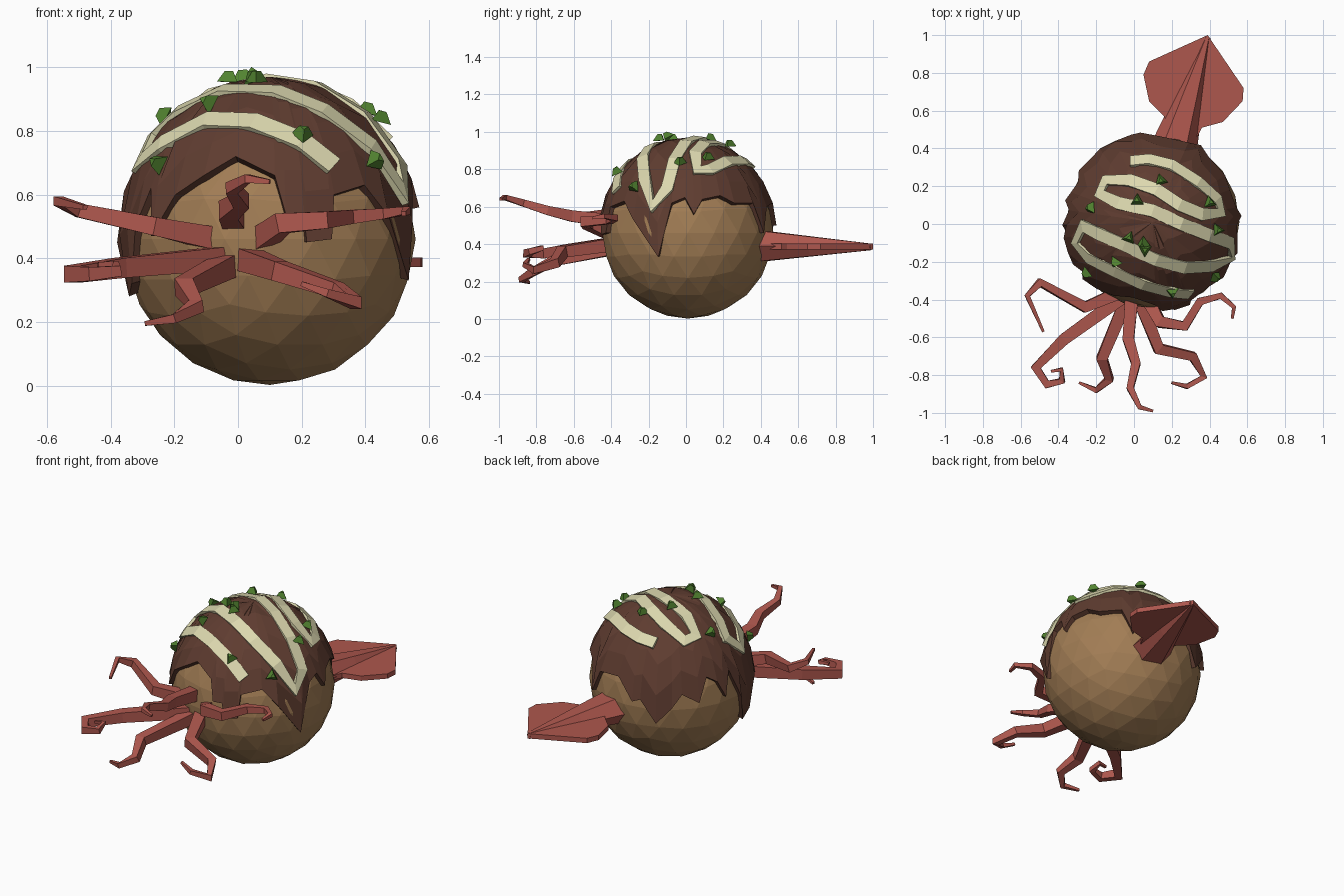
import bpy, bmesh, math, random
from mathutils import Vector, Matrix

if "Cube" in bpy.data.objects:
    bpy.data.objects.remove(bpy.data.objects["Cube"])

random.seed(4)
C = Vector((0.1, 0.01, 0.46))      # centre of the ball
R, RZ = 0.48, 0.51                 # sauce shell radii


def material(name, rgb):
    m = bpy.data.materials.new(name)
    m.diffuse_color = (*rgb, 1)
    m.use_nodes = True
    m.node_tree.nodes["Principled BSDF"].inputs["Base Color"].default_value = m.diffuse_color
    return m


DOUGH = material("toasted dough", (0.36, 0.205, 0.09))
SAUCE = material("dark sauce", (0.115, 0.046, 0.03))
CREAM = material("cream", (0.72, 0.69, 0.43))
GREEN = material("herb green", (0.085, 0.23, 0.03))
RED = material("squid red", (0.42, 0.095, 0.075))


def finish(name, bm, mat):
    bmesh.ops.recalc_face_normals(bm, faces=bm.faces)
    me = bpy.data.meshes.new(name)
    bm.to_mesh(me)
    bm.free()
    me.materials.append(mat)
    ob = bpy.data.objects.new(name, me)
    bpy.context.collection.objects.link(ob)
    return ob


def loft(bm, rings):
    """Skin closed rings of points and cap both ends."""
    rings = [[bm.verts.new(p) for p in r] for r in rings]
    n = len(rings[0])
    for a, b in zip(rings, rings[1:]):
        for i in range(n):
            bm.faces.new((a[i], a[(i + 1) % n], b[(i + 1) % n], b[i]))
    bm.faces.new(rings[0])
    bm.faces.new(rings[-1])


def tangent(pts, i):
    a, b = pts[max(i - 1, 0)], pts[min(i + 1, len(pts) - 1)]
    t = Vector((0, 0, 0))
    if i > 0:
        t += (pts[i] - a).normalized()
    if i < len(pts) - 1:
        t += (b - pts[i]).normalized()
    return t.normalized()


def on_shell(x, y, grow=1.0):
    """Point on the sauce shell above (x, y)."""
    d = ((x - C.x) ** 2 + (y - C.y) ** 2) / R ** 2
    p = Vector((x - C.x, y - C.y, RZ * math.sqrt(max(0, 1 - d))))
    return C + p * grow


# Ball
bm = bmesh.new()
bmesh.ops.create_icosphere(bm, subdivisions=3, radius=0.458,
                           matrix=Matrix.Translation(C))
finish("ball", bm, DOUGH)

# Sauce: shell with a dripping rim, given as (azimuth, rim height)
rim = [(4, .56), (10, .64), (23, .66), (33, .62), (50, .62), (58, .46), (66, .60),
       (85, .62), (98, .50), (104, .52), (115, .38), (126, .48), (133, .56),
       (145, .50), (152, .64), (160, .60), (166, .50), (172, .64), (182, .45),
       (190, .28), (200, .32), (208, .50), (215, .62), (219, .47), (230, .60),
       (242, .66), (255, .72), (272, .66), (276, .54), (283, .54), (284, .45),
       (294, .46), (296, .60), (311, .63), (322, .53), (340, .33), (349, .62),
       (358, .65)]
bm = bmesh.new()
top = bm.verts.new(C + Vector((0, 0, RZ)))
cols = []
for az, z in rim:
    az = math.radians(az)
    end = math.acos((z - C.z) / RZ)
    col = []
    for k, grow in ((1, 1), (2, 1), (3, 1), (4, 1), (5, 1), (5, 0.92)):
        t = end * k / 5
        col.append(bm.verts.new(C + grow * Vector((R * math.sin(t) * math.cos(az),
                                                   R * math.sin(t) * math.sin(az),
                                                   RZ * math.cos(t)))))
    cols.append(col)
for a, b in zip(cols, cols[1:] + cols[:1]):
    bm.faces.new((top, a[0], b[0]))
    for k in range(5):
        bm.faces.new((a[k], a[k + 1], b[k + 1], b[k]))
finish("sauce", bm, SAUCE)

# Cream: one zigzag ribbon lying on the sauce
zigzag = [(.30, -.37), (.2, -.36), (.05, -.32), (-.1, -.25), (-.24, -.18), (-.31, -.1),
          (-.27, -.01), (-.19, -.05), (-.05, -.11), (.12, -.19), (.27, -.23), (.42, -.22),
          (.52, -.18), (.51, -.1), (.4, -.06), (.25, .0), (.1, .07), (-.08, .11),
          (-.18, .16), (-.15, .23), (-.02, .23), (.12, .18), (.24, .1), (.36, .05),
          (.46, .06), (.44, .13), (.34, .22), (.2, .31), (.08, .34), (-.02, .33)]
pts = [on_shell(x, y, 1.02) for x, y in zigzag]
rings = []
for i, p in enumerate(pts):
    n = (p - C).normalized()
    side = tangent(pts, i).cross(n).normalized() * 0.034
    low = n * 0.025
    rings.append([p - side, p + side, p + side - low, p - side - low])
bm = bmesh.new()
loft(bm, rings)
finish("cream_zigzag", bm, CREAM)

# Herb flakes: small crooked chips
flakes = [(.14, .22), (.39, .11), (.02, .12), (-.22, .08), (-.02, -.07), (.06, -.13),
          (.43, -.03), (-.09, -.2), (-.24, -.25), (.2, -.35), (.42, -.27), (.05, -.1)]
bm = bmesh.new()
for x, y in flakes:
    p = on_shell(x, y, 1.05)
    new = bmesh.ops.create_cone(bm, cap_ends=True, segments=3, radius1=0.04,
                                radius2=0.016, depth=0.035)["verts"]
    n = (p - C).normalized()
    rot = n.to_track_quat('Z', 'Y').to_matrix().to_4x4()
    spin = Matrix.Rotation(random.uniform(0, 6.28), 4, 'Z')
    tilt = Matrix.Rotation(random.uniform(-.6, .6), 4, 'X')
    bmesh.ops.transform(bm, verts=new, matrix=Matrix.Translation(p) @ rot @ tilt @ spin)
finish("herb_flakes", bm, GREEN)

# Tentacles: tapered square arms along bent paths
arms = {
    "left_upper": [(-.07, -.36, .46), (-.26, -.44, .50), (-.5, -.31, .55),
                   (-.565, -.38, .58), (-.48, -.57, .56)],
    "left_lower": [(-.05, -.38, .40), (-.37, -.61, .37), (-.52, -.76, .35),
                   (-.46, -.85, .35), (-.38, -.83, .36), (-.385, -.77, .38),
                   (-.44, -.78, .38)],
    "left_bottom": [(-.03, -.38, .38), (-.17, -.71, .31), (-.13, -.82, .25),
                    (-.2, -.88, .21), (-.29, -.84, .195)],
    "middle": [(-.01, -.36, .52), (-.03, -.61, .55), (.01, -.74, .58),
               (-.02, -.87, .62), (.03, -.97, .65), (.10, -.99, .64)],
    "right_lower": [(.02, -.38, .40), (.13, -.66, .36), (.31, -.7, .30),
                    (.37, -.81, .26), (.28, -.86, .29), (.2, -.84, .32)],
    "right_upper": [(.05, -.36, .44), (.14, -.52, .51), (.27, -.54, .52),
                    (.35, -.41, .53), (.46, -.38, .54), (.53, -.44, .55),
                    (.52, -.5, .54)],
}
for name, path in arms.items():
    pts = [Vector(p) for p in path]
    rings = []
    for i, p in enumerate(pts):
        t = tangent(pts, i)
        w = 0.036 * (1 - 0.8 * i / (len(pts) - 1))
        s = t.cross(Vector((0, 0, 1))).normalized()
        u = s.cross(t)
        s, u = s * w, u * w
        rings.append([p + s + u, p - s + u, p - s - u, p + s - u])
    bm = bmesh.new()
    loft(bm, rings)
    finish("tentacle_" + name, bm, RED)

# Mantle: six-sided cone behind the ball
base, tip = Vector((.2, .36, .39)), Vector((.39, .99, .385))
axis = (tip - base).normalized()
s = axis.cross(Vector((0, 0, 1))).normalized()
u = s.cross(axis)
bm = bmesh.new()
loft(bm, [[base.lerp(tip, f) + s * w * math.cos(a) + u * h * math.sin(a)
           for a in [math.radians(60 * k) for k in range(6)]]
          for f, w, h in ((0, .13, .10), (.5, .075, .06), (1, .015, .02))])
finish("mantle", bm, RED)

# Fins: flat plate with an angular outline around the mantle
outline = [(.39, 1.0), (.08, .86), (.05, .79), (.08, .65), (.16, .57), (.2, .48),
           (.33, .45), (.36, .51), (.47, .54), (.575, .65), (.58, .72)]
bm = bmesh.new()
loft(bm, [[(x, y, z) for x, y in outline] for z in (.372, .402)])
finish("fins", bm, RED)
